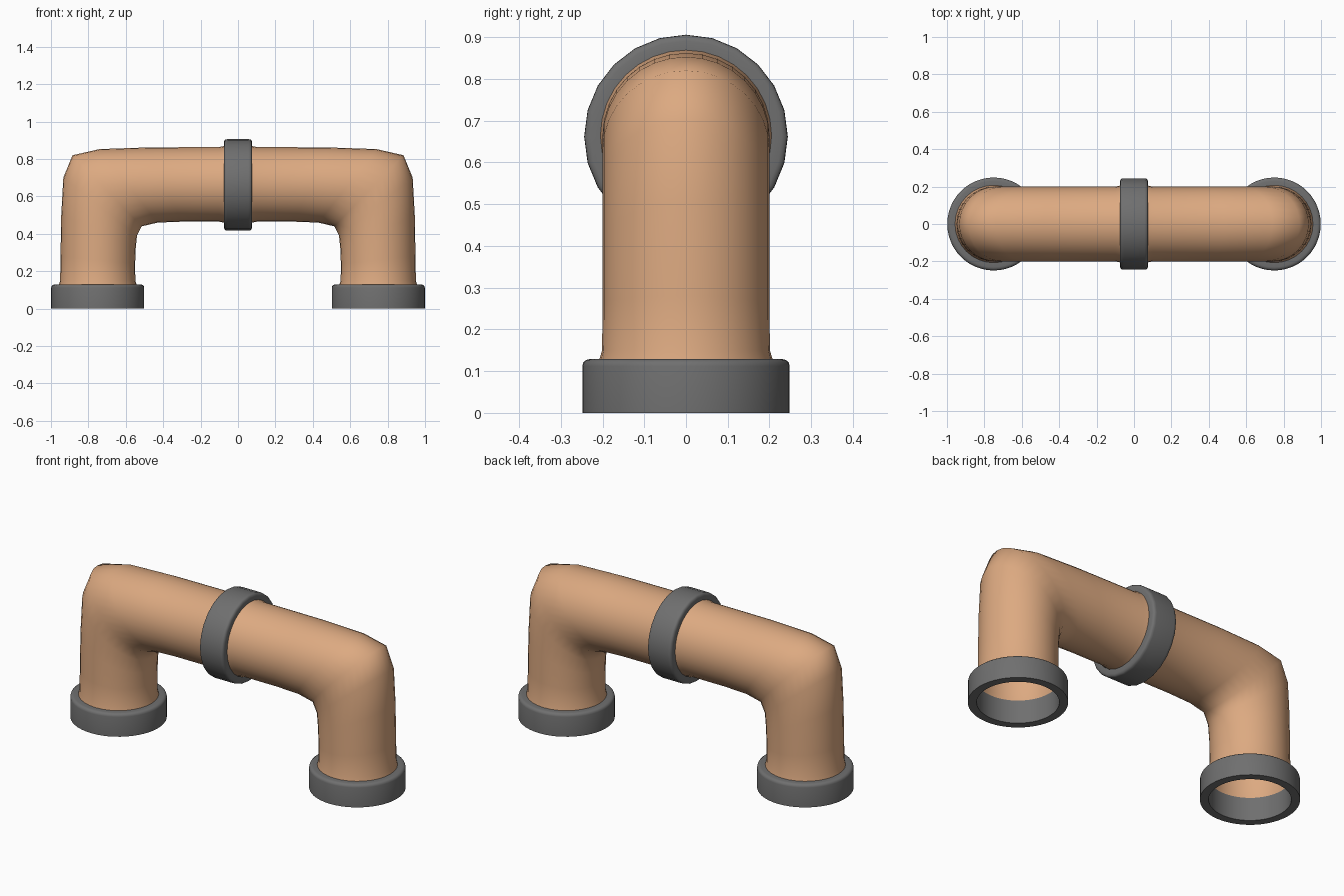
import bpy, bmesh
from math import sin, cos, pi, radians
from mathutils import Matrix

if "Cube" in bpy.data.objects:
    bpy.data.objects.remove(bpy.data.objects["Cube"])


def material(name, rgb):
    m = bpy.data.materials.new(name)
    m.diffuse_color = (*rgb, 1)
    m.use_nodes = True
    m.node_tree.nodes["Principled BSDF"].inputs["Base Color"].default_value = m.diffuse_color
    return m


TAN = material("tan_pipe", (0.72, 0.40, 0.22))
GREY = material("dark_grey", (0.16, 0.16, 0.16))


def skin(name, rings, mat, closed, angle):
    """Join equal-sized rings of points with quads."""
    bm = bmesh.new()
    rows = [[bm.verts.new(p) for p in r] for r in rings]
    n = len(rows[0])
    pairs = list(zip(rows, rows[1:] + rows[:1])) if closed else list(zip(rows, rows[1:]))
    for a, b in pairs:
        for i in range(n):
            j = (i + 1) % n
            bm.faces.new((a[i], a[j], b[j], b[i]))
    bmesh.ops.recalc_face_normals(bm, faces=bm.faces)
    me = bpy.data.meshes.new(name)
    bm.to_mesh(me)
    bm.free()
    me.materials.append(mat)
    ob = bpy.data.objects.new(name, me)
    bpy.context.collection.objects.link(ob)
    bpy.ops.object.select_all(action='DESELECT')
    ob.select_set(True)
    bpy.context.view_layer.objects.active = ob
    bpy.ops.object.shade_smooth_by_angle(angle=radians(angle))
    return ob


def collar(name, profile, matrix, sides):
    """Lathe a closed (radius, height) profile."""
    rings = [[matrix @ Matrix.Rotation(2 * pi * i / sides, 4, 'Z') @ Matrix.Translation((r, 0, h)) @
              Matrix.Identity(4).to_translation() for i in range(sides)] for r, h in profile]
    return skin(name, rings, GREY, True, 50)


# bent pipe: each ring is outer x, z, inner x, z, half width in y
HALF = [
    (0.960, 0.100, 0.540, 0.100, 0.210),
    (0.957, 0.130, 0.543, 0.130, 0.207),
    (0.951, 0.150, 0.549, 0.150, 0.201),
    (0.949, 0.280, 0.550, 0.240, 0.200),
    (0.945, 0.500, 0.547, 0.320, 0.200),
    (0.934, 0.700, 0.540, 0.390, 0.200),
    (0.885, 0.820, 0.515, 0.440, 0.200),
    (0.740, 0.853, 0.430, 0.460, 0.200),
    (0.480, 0.862, 0.300, 0.465, 0.200),
    (0.100, 0.864, 0.100, 0.465, 0.200),
    (0.075, 0.869, 0.075, 0.460, 0.205),
    (0.040, 0.872, 0.040, 0.457, 0.208),
]


def pipe_ring(ox, oz, ix, iz, w, sides=32):
    pts = []
    for i in range(sides):
        t = 2 * pi * i / sides
        k = (1 + cos(t)) / 2
        pts.append((ix + (ox - ix) * k, w * sin(t), iz + (oz - iz) * k))
    return pts


right = [pipe_ring(*r) for r in HALF]
left = [[(-x, y, z) for x, y, z in r] for r in reversed(right)]
skin("bent_pipe", right + left, TAN, False, 60)

# base collars, rounded on the top edge
base = [(0.205, 0), (0.2485, 0), (0.2485, 0.112), (0.246, 0.121), (0.239, 0.127),
        (0.230, 0.129), (0.205, 0.129)]
for side, x in (("left", -0.75), ("right", 0.75)):
    collar(side + "_base_collar", base, Matrix.Translation((x, 0, 0)), 48)

# middle collar around the horizontal run, rounded on both edges
edge = [(0.204, 0.075), (0.229, 0.075), (0.238, 0.072), (0.243, 0.066), (0.244, 0.056)]
mid = edge + [(r, -h) for r, h in reversed(edge)]
collar("middle_collar", mid,
       Matrix.Translation((0, 0, 0.662)) @ Matrix.Rotation(pi / 2, 4, 'Y'), 24)
